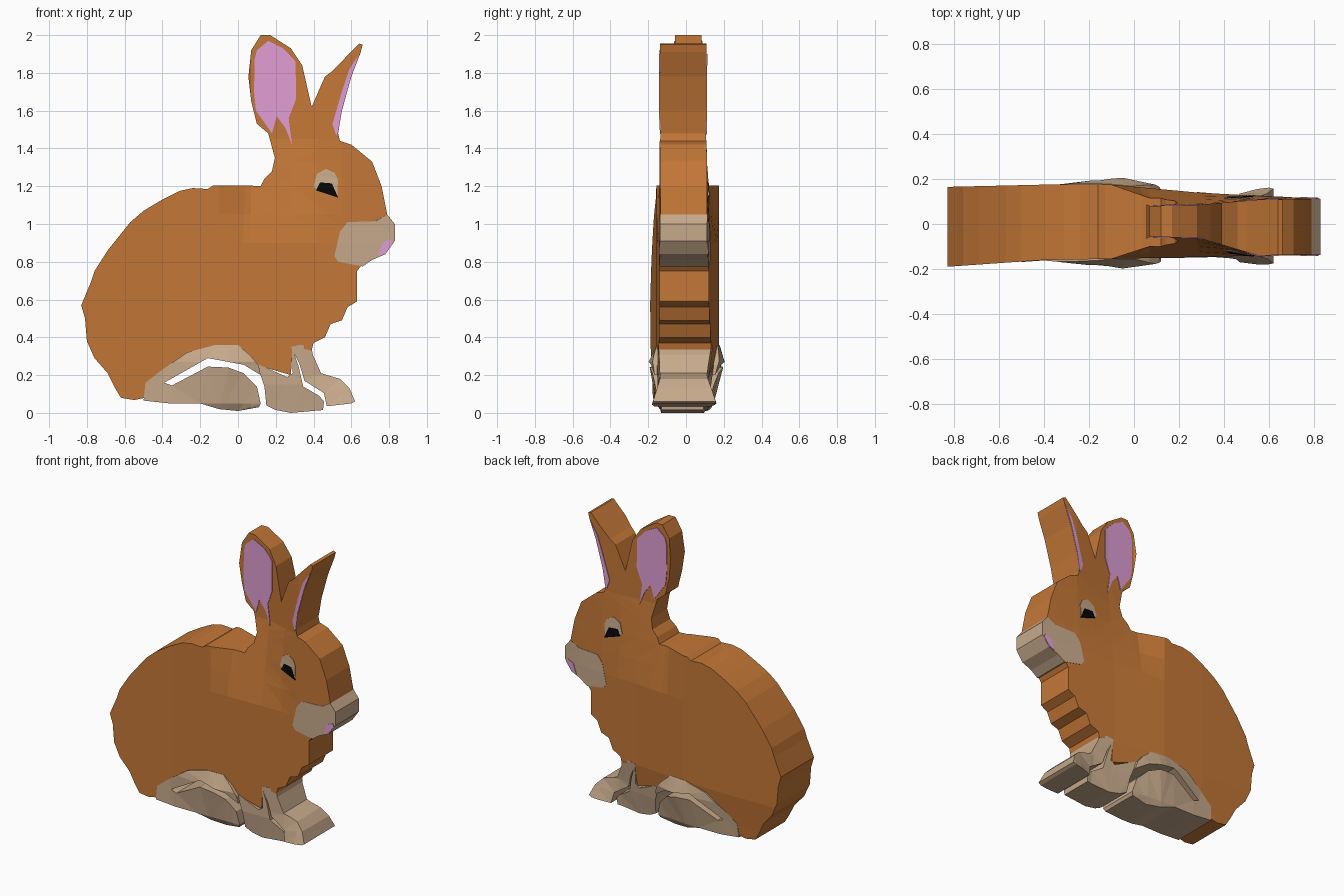
import bpy
import bmesh
from mathutils import Vector
from mathutils.geometry import delaunay_2d_cdt

cube = bpy.data.objects.get("Cube")
if cube:
    bpy.data.objects.remove(cube, do_unlink=True)


def material(name, colour):
    mat = bpy.data.materials.new(name)
    mat.use_nodes = True
    mat.diffuse_color = (*colour, 1)
    mat.node_tree.nodes["Principled BSDF"].inputs["Base Color"].default_value = (*colour, 1)
    return mat


brown = material("brown fur", (.55, .185, .038))
cream = material("cream fur", (.57, .40, .26))
pink = material("pink skin", (.75, .34, .66))
black = material("black eye", (.002, .002, .002))


# Side surfaces: half thickness varies along the body and towards the head
def clamp(value):
    return max(0, min(1, value))


def ramp(x, stops):
    """Piecewise linear value through the given stops."""
    for (x0, v0), (x1, v1) in zip(stops, stops[1:]):
        if x <= x1:
            return v0 + (v1 - v0) * clamp((x - x0) / (x1 - x0))
    return stops[-1][1]


BODY = {-1: [(-.83, .19), (-.4, .16), (-.1, .155), (.83, .135)],
        1: [(-.83, .165), (-.4, .175), (-.1, .175), (.28, .14), (.83, .11)]}
HEAD = {-1: [(-.83, .19), (-.4, .16), (-.1, .155), (.07, .058), (.28, .06), (.55, .14), (.83, .135)],
        1: [(-.83, .165), (-.4, .175), (-.1, .175), (.07, .08), (.28, .085), (.55, .108), (.83, .11)]}
X_CUTS = (-.4, -.1, .07, .28, .42, .55)
Z_CUTS = (.35, .9, 1.05, 1.2, 1.33, 1.45)


def side_depth(x, z, side):
    blend = clamp((z - .9) / .55)
    depth = ramp(x, BODY[side]) * (1 - blend) + ramp(x, HEAD[side]) * blend
    # The left flank tucks in above the feet
    if side > 0:
        depth += ramp(z, [(.08, -.03), (.35, 0)]) * ramp(x, [(.42, 1), (.6, 0)])
    return depth


def no_bulge(x, z):
    return 0


def haunch_bulge(x, z):
    """Widest at the knee, tucked in at the sole."""
    peak = clamp(1 - abs(x + .05) / .35) * ramp(z, [(.05, 0), (.27, .042), (.36, 0)])
    return peak + ramp(z, [(0, -.035), (.04, 0)])


def paw_flare(x, z):
    return clamp((x - .3) / .25) * ramp(z, [(.05, .037), (.2, -.012), (.36, -.01)])


def middle_taper(x, z):
    return ramp(z, [(.03, -.016), (.15, 0)])


def flat_sheet(outline, extra_cuts):
    """Outline filled in the x-z plane, cut where the thickness changes."""
    count = len(outline)
    edges = [(i, (i + 1) % count) for i in range(count)]
    filled = delaunay_2d_cdt([Vector(point) for point in outline], edges, [], 1, .0001)
    bm = bmesh.new()
    verts = [bm.verts.new((point.x, 0, point.y)) for point in filled[0]]
    for face in filled[2]:
        bm.faces.new([verts[i] for i in face])
    cuts = [(Vector((x, 0, 0)), Vector((1, 0, 0))) for x in X_CUTS]
    cuts += level_cuts(*Z_CUTS) + extra_cuts
    for point, normal in cuts:
        geom = bm.verts[:] + bm.edges[:] + bm.faces[:]
        bmesh.ops.bisect_plane(bm, geom=geom, dist=.0001, plane_co=point, plane_no=normal)
    return bm


def level_cuts(*heights):
    return [(Vector((0, 0, z)), Vector((0, 0, 1))) for z in heights]


def build(name, outline, mat, near, far, extra_cuts=()):
    """Solid between two depth functions of x and z."""
    bm = flat_sheet(outline, list(extra_cuts))
    extruded = bmesh.ops.extrude_face_region(bm, geom=bm.faces[:])
    moved = {item for item in extruded["geom"] if isinstance(item, bmesh.types.BMVert)}
    for vert in bm.verts:
        depth = far if vert in moved else near
        vert.co.y = depth(vert.co.x, vert.co.z)
    bmesh.ops.recalc_face_normals(bm, faces=bm.faces[:])
    mesh = bpy.data.meshes.new(name)
    bm.to_mesh(mesh)
    bm.free()
    mesh.materials.append(mat)
    obj = bpy.data.objects.new(name, mesh)
    bpy.context.scene.collection.objects.link(obj)


def slab(name, outline, mat, bulge=no_bulge, proud=0, extra_cuts=()):
    """Full-thickness part, both sides at once."""
    build(name, outline, mat,
          lambda x, z: -side_depth(x, z, -1) - bulge(x, z) - proud,
          lambda x, z: side_depth(x, z, 1) + bulge(x, z) + proud, extra_cuts)


def plates(name, outline, mat, proud):
    """Thin coloured plate on each side."""
    for side, label in ((-1, "right"), (1, "left")):
        build(label + "_" + name, outline, mat,
              lambda x, z: side * (side_depth(x, z, side) - .001),
              lambda x, z: side * (side_depth(x, z, side) + proud))


# Body, head and ears as one continuous outline
back_outline = [
    (-.55, .068), (-.62, .08), (-.65, .13), (-.69, .21), (-.76, .29), (-.8, .38),
    (-.81, .5), (-.83, .57), (-.78, .69), (-.76, .75), (-.69, .86), (-.57, 1.01),
    (-.5, 1.07), (-.4, 1.13), (-.31, 1.175), (-.24, 1.19), (-.16, 1.185),
    (-.13, 1.205), (.04, 1.205), (.12, 1.2)]
ear_outline = [
    (.14, 1.24), (.18, 1.28), (.195, 1.35), (.16, 1.48), (.1, 1.53), (.07, 1.65),
    (.055, 1.78), (.07, 1.92), (.12, 2), (.17, 2), (.28, 1.93), (.34, 1.84),
    (.39, 1.62), (.46, 1.78), (.5, 1.81), (.64, 1.955), (.66, 1.95), (.65, 1.91),
    (.6, 1.78), (.55, 1.6), (.53, 1.48)]
face_outline = [
    (.54, 1.44), (.6, 1.42), (.71, 1.33), (.76, 1.2), (.79, 1.05), (.7, 1),
    (.6, .97), (.6, .8), (.66, .79), (.63, .75)]
chest_outline = [
    (.63, .59), (.58, .56), (.55, .49), (.49, .47), (.46, .4), (.4, .37),
    (.39, .33), (.29, .35), (.28, .2), (.11, .25), (.06, .3), (0, .355),
    (-.12, .355), (-.27, .32), (-.4, .23), (-.49, .16), (-.49, .08)]
slab("body", back_outline + ear_outline + face_outline + chest_outline, brown)

# Muzzle with a painted nose patch on each side
slab("muzzle", [
    (.79, 1.05), (.83, 1), (.83, .91), (.78, .84), (.71, .81), (.66, .775),
    (.53, .8), (.51, .83), (.54, .96), (.58, 1.01), (.73, 1.015)], cream, proud=.002)
plates("nose", [(.74, .828), (.765, .9), (.81, .92), (.82, .898), (.779, .842)],
       pink, .006)

# Haunch, hind foot and the two front feet
crest = [(Vector((-.05, 0, 0)), Vector((1, 0, 0)))] + level_cuts(.05, .27)
slab("haunch", [
    (-.5, .065), (-.49, .16), (-.4, .23), (-.27, .32), (-.12, .36), (0, .36),
    (.07, .3), (.11, .25), (.12, .2), (.03, .255), (-.16, .29), (-.39, .16),
    (-.36, .05)], cream, haunch_bulge, .002, crest)
slab("hind_foot", [
    (-.39, .16), (-.35, .145), (-.16, .245), (-.05, .24), (.03, .21), (.1, .14),
    (.12, .05), (.11, .03), (0, .01), (-.1, .02), (-.2, .05), (-.36, .05)],
    cream, haunch_bulge, .002, crest)
slab("middle_foot", [
    (.1, .26), (.12, .2), (.14, .14), (.15, .04), (.2, .015), (.28, 0),
    (.45, .015), (.455, .06), (.43, .09), (.345, .14), (.32, .25), (.285, .35),
    (.29, .21), (.26, .19)], cream, middle_taper, .002, level_cuts(.15))
slab("front_foot", [
    (.28, .35), (.325, .26), (.352, .17), (.455, .105), (.47, .035), (.6, .05),
    (.62, .06), (.59, .13), (.54, .18), (.44, .21), (.395, .31), (.39, .35),
    (.33, .36)], cream, paw_flare, .002, level_cuts(.2))

# Painted plates: inner ears, eye patches and eyes
plates("near_inner_ear", [
    (.16, 1.97), (.24, 1.93), (.305, 1.86), (.307, 1.66), (.268, 1.56), (.286, 1.42),
    (.25, 1.51), (.205, 1.57), (.18, 1.48), (.095, 1.6), (.085, 1.7), (.088, 1.87),
    (.1, 1.92)], pink, .004)
plates("far_inner_ear", [
    (.643, 1.9), (.59, 1.82), (.55, 1.7), (.5, 1.53), (.52, 1.47), (.532, 1.49),
    (.55, 1.605), (.6, 1.785)], pink, .004)
plates("eye_patch", [
    (.4, 1.2), (.418, 1.265), (.466, 1.292), (.513, 1.27), (.529, 1.235),
    (.526, 1.15), (.42, 1.18)], cream, .004)
plates("eye", [(.434, 1.22), (.497, 1.215), (.53, 1.14), (.413, 1.178)], black, .007)
